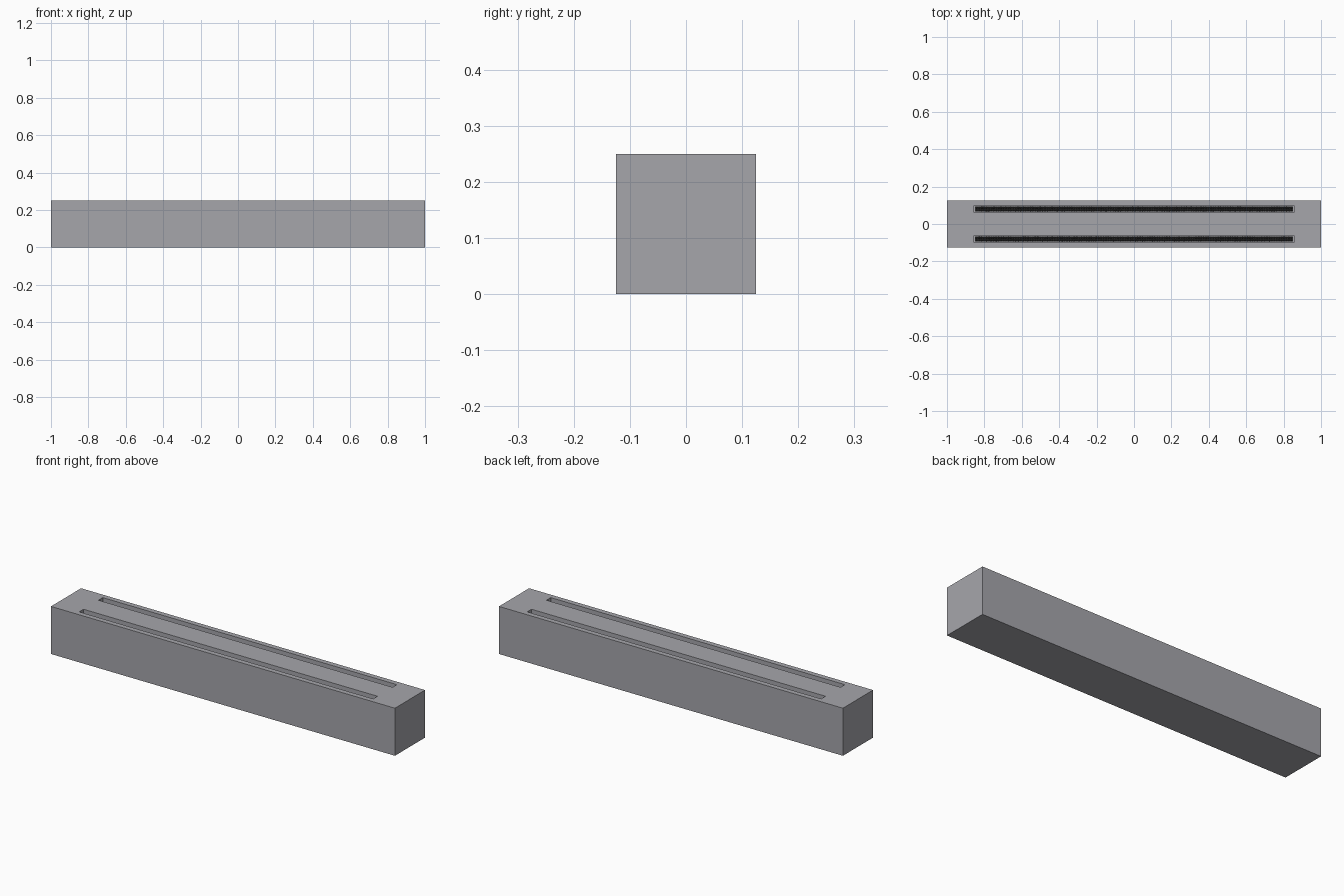
import bpy, bmesh, random
from mathutils import Matrix, Vector

if "Cube" in bpy.data.objects:
    bpy.data.objects.remove(bpy.data.objects["Cube"])

random.seed(4)
L, W, H = 2.0, 0.25, 0.25
SLOT_X0, SLOT_X1 = -0.855, 0.855
SLOT_Y, SLOT_W, DEPTH = 0.08, 0.036, 0.034


def material(name, rgb):
    m = bpy.data.materials.new(name)
    m.diffuse_color = (*rgb, 1)
    m.use_nodes = True
    m.node_tree.nodes["Principled BSDF"].inputs["Base Color"].default_value = m.diffuse_color
    return m


def to_object(name, bm, mat):
    me = bpy.data.meshes.new(name)
    bm.to_mesh(me)
    bm.free()
    me.materials.append(mat)
    ob = bpy.data.objects.new(name, me)
    bpy.context.collection.objects.link(ob)
    return ob


def box(name, lo, hi, mat):
    bm = bmesh.new()
    lo, hi = Vector(lo), Vector(hi)
    m = Matrix.Translation((lo + hi) / 2) @ Matrix.Diagonal((*(hi - lo), 1))
    bmesh.ops.create_cube(bm, size=1, matrix=m)
    return to_object(name, bm, mat)


concrete = material("grey_concrete", (0.38, 0.38, 0.41))
dark = material("dark_grit", (0.03, 0.03, 0.03))

# Solid beam with two shallow slots cut in the top
beam = box("beam", (-L / 2, -W / 2, 0), (L / 2, W / 2, H), concrete)
for side, s in (("front", -1), ("back", 1)):
    y = s * SLOT_Y
    cutter = box(side + "_slot_cutter", (SLOT_X0, y - SLOT_W / 2, H - DEPTH),
                 (SLOT_X1, y + SLOT_W / 2, H + 0.05), concrete)
    cutter.hide_render = True
    cutter.hide_set(True)
    mod = beam.modifiers.new(side + "_slot", 'BOOLEAN')
    mod.operation = 'DIFFERENCE'
    mod.solver = 'EXACT'
    mod.object = cutter

    # Dark bed at the bottom of the slot
    box(side + "_bed", (SLOT_X0 + 0.006, y - 0.014, H - DEPTH - 0.002),
        (SLOT_X1 - 0.006, y + 0.014, H - DEPTH + 0.008), dark)

    # Small stones filling the slot
    bm = bmesh.new()
    n = 130
    for i in range(n):
        x = SLOT_X0 + 0.014 + (SLOT_X1 - SLOT_X0 - 0.028) * i / (n - 1)
        for row in (-1, 1):
            r = random.uniform(0.006, 0.008)
            m = (Matrix.Translation((x, y + row * 0.0065, H - DEPTH + 0.006))
                 @ Matrix.Rotation(random.uniform(0, 6.28), 4, 'Z'))
            bmesh.ops.create_icosphere(bm, subdivisions=1, radius=r, matrix=m)
    to_object(side + "_stones", bm, dark)
